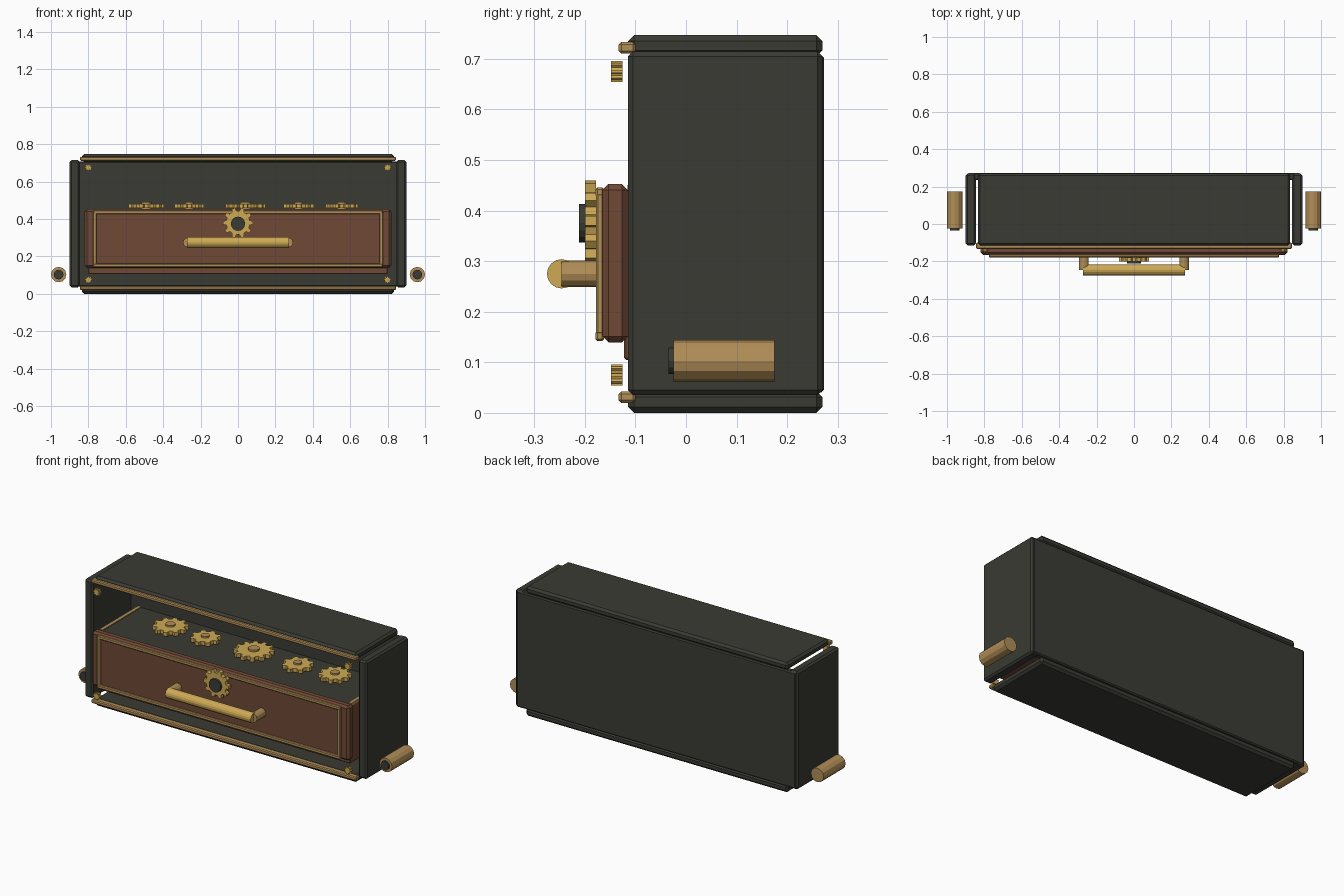
import bpy, bmesh, math
from mathutils import Matrix, Vector

if "Cube" in bpy.data.objects:
    bpy.data.objects.remove(bpy.data.objects["Cube"])


def material(name, r, g, b):
    m = bpy.data.materials.new(name)
    m.use_nodes = True
    m.diffuse_color = (r, g, b, 1)
    m.node_tree.nodes["Principled BSDF"].inputs["Base Color"].default_value = (r, g, b, 1)
    return m


IRON = material("dark iron", 0.043, 0.043, 0.035)
BRASS = material("aged brass", 0.44, 0.27, 0.095)
GOLD = material("bright gold", 0.62, 0.40, 0.09)
WOOD = material("brown wood", 0.16, 0.066, 0.036)


def finish(bm, name, mat):
    bmesh.ops.recalc_face_normals(bm, faces=bm.faces)
    mesh = bpy.data.meshes.new(name)
    bm.to_mesh(mesh)
    bm.free()
    mesh.materials.append(mat)
    ob = bpy.data.objects.new(name, mesh)
    bpy.context.collection.objects.link(ob)
    return ob


def box(name, mat, x, y, z, bevel=0.0):
    """Chamfered box from (min, max) ranges."""
    bm = bmesh.new()
    bmesh.ops.create_cube(bm, size=1)
    for v in bm.verts:
        v.co = Vector([(r[0] + r[1]) / 2 + c * (r[1] - r[0]) for c, r in zip(v.co, (x, y, z))])
    if bevel:
        bmesh.ops.bevel(bm, geom=bm.edges[:], offset=bevel, segments=1, affect='EDGES')
    return finish(bm, name, mat)


def prism(name, mat, outline, centre, axis, depth):
    """Extrude a flat outline along an axis, centred on a point."""
    bm = bmesh.new()
    low = [bm.verts.new((px, py, -depth / 2)) for px, py in outline]
    high = [bm.verts.new((px, py, depth / 2)) for px, py in outline]
    bm.faces.new(low[::-1])
    bm.faces.new(high)
    n = len(outline)
    for i in range(n):
        j = (i + 1) % n
        bm.faces.new((low[i], low[j], high[j], high[i]))
    turn = Vector((0, 0, 1)).rotation_difference(Vector(axis)).to_matrix().to_4x4()
    bm.transform(Matrix.Translation(centre) @ turn)
    return finish(bm, name, mat)


def ring(radius, sides):
    return [(radius * math.cos(math.tau * i / sides), radius * math.sin(math.tau * i / sides))
            for i in range(sides)]


def cog(radius, root, teeth):
    points = []
    for t in range(teeth):
        for offset, r in ((-0.3, root), (-0.18, radius), (0.18, radius), (0.3, root)):
            a = math.tau * (t + offset) / teeth
            points.append((r * math.cos(a), r * math.sin(a)))
    return points


X, Y, Z = (1, 0, 0), (0, 1, 0), (0, 0, 1)
SIDES = (("left", 1), ("right", -1))


def span(s, a, b):
    return tuple(sorted((s * a, s * b)))


# Case
box("case_top", IRON, (-0.835, 0.835), (-0.115, 0.27), (0.705, 0.747), 0.012)
box("case_bottom", IRON, (-0.835, 0.835), (-0.115, 0.27), (0, 0.043), 0.012)
box("case_back", IRON, (-0.89, 0.89), (0.235, 0.273), (0.04, 0.708), 0.006)
for side, s in SIDES:
    box(side + "_case_side", IRON, span(s, 0.846, 0.9), (-0.115, 0.27), (0.035, 0.715), 0.01)

# Brass edging and corner bolts on the case
for level, z, bolt_z in (("top", 0.722, 0.675), ("bottom", 0.031, 0.075)):
    box(level + "_case_trim", BRASS, (-0.845, 0.845), (-0.133, -0.1),
        (z - 0.011, z + 0.011), 0.005)
    for side, s in SIDES:
        prism(f"{level}_{side}_bolt", GOLD, cog(0.021, 0.015, 8),
              (s * 0.8, -0.137, bolt_z), Y, 0.022)

# Drawer
box("drawer_body", WOOD, (-0.8, 0.8), (-0.123, 0.235), (0.105, 0.44), 0.004)
box("drawer_front", WOOD, (-0.82, 0.82), (-0.165, -0.115), (0.139, 0.453), 0.012)
box("drawer_deck", IRON, (-0.8, 0.8), (-0.116, 0.235), (0.437, 0.446))
for side, s in SIDES:
    box(side + "_deck_trim", BRASS, span(s, 0.782, 0.802), (-0.116, 0.235), (0.435, 0.451))

# Raised frame on the drawer front
for level, z in (("top", 0.436), ("bottom", 0.152)):
    box(level + "_frame_rail", BRASS, (-0.775, 0.775), (-0.179, -0.162),
        (z - 0.01, z + 0.01), 0.004)
for side, s in SIDES:
    box(side + "_frame_stile", BRASS, span(s, 0.756, 0.776), (-0.178, -0.162),
        (0.155, 0.435), 0.004)

# Lock gear
prism("lock_gear", GOLD, cog(0.081, 0.064, 10), (0, -0.189, 0.38), Y, 0.022)
prism("lock_mount", GOLD, ring(0.045, 12), (0, -0.172, 0.38), Y, 0.02)
prism("lock_hub", IRON, ring(0.038, 16), (0, -0.206, 0.375), Y, 0.012)

# Pull handle
prism("handle_bar", GOLD, ring(0.029, 16), (0, -0.246, 0.275), X, 0.545)
for side, s in SIDES:
    prism(side + "_handle_post", BRASS, ring(0.026, 12), (s * 0.268, -0.204, 0.275), Y, 0.084)

# Gears lying on the drawer deck
for i, (x, y, r, teeth) in enumerate(((-0.49, 0.085, 0.095, 10), (-0.26, 0.075, 0.08, 8),
                                      (0.04, 0.088, 0.107, 12), (0.325, 0.08, 0.083, 8),
                                      (0.555, 0.09, 0.087, 10)), 1):
    prism(f"deck_gear_{i}", GOLD, cog(r, r * 0.8, teeth), (x, y, 0.469), Z, 0.022)
    prism(f"deck_gear_hub_{i}", BRASS, ring(r * 0.28, 12), (x, y, 0.467), Z, 0.046)

# Side tubes with dark front caps
for side, s in SIDES:
    prism(side + "_tube", BRASS, ring(0.041, 12), (s * 0.959, 0.075, 0.103), Y, 0.2)
    prism(side + "_tube_cap", IRON, ring(0.026, 12), (s * 0.959, -0.029, 0.103), Y, 0.012)
